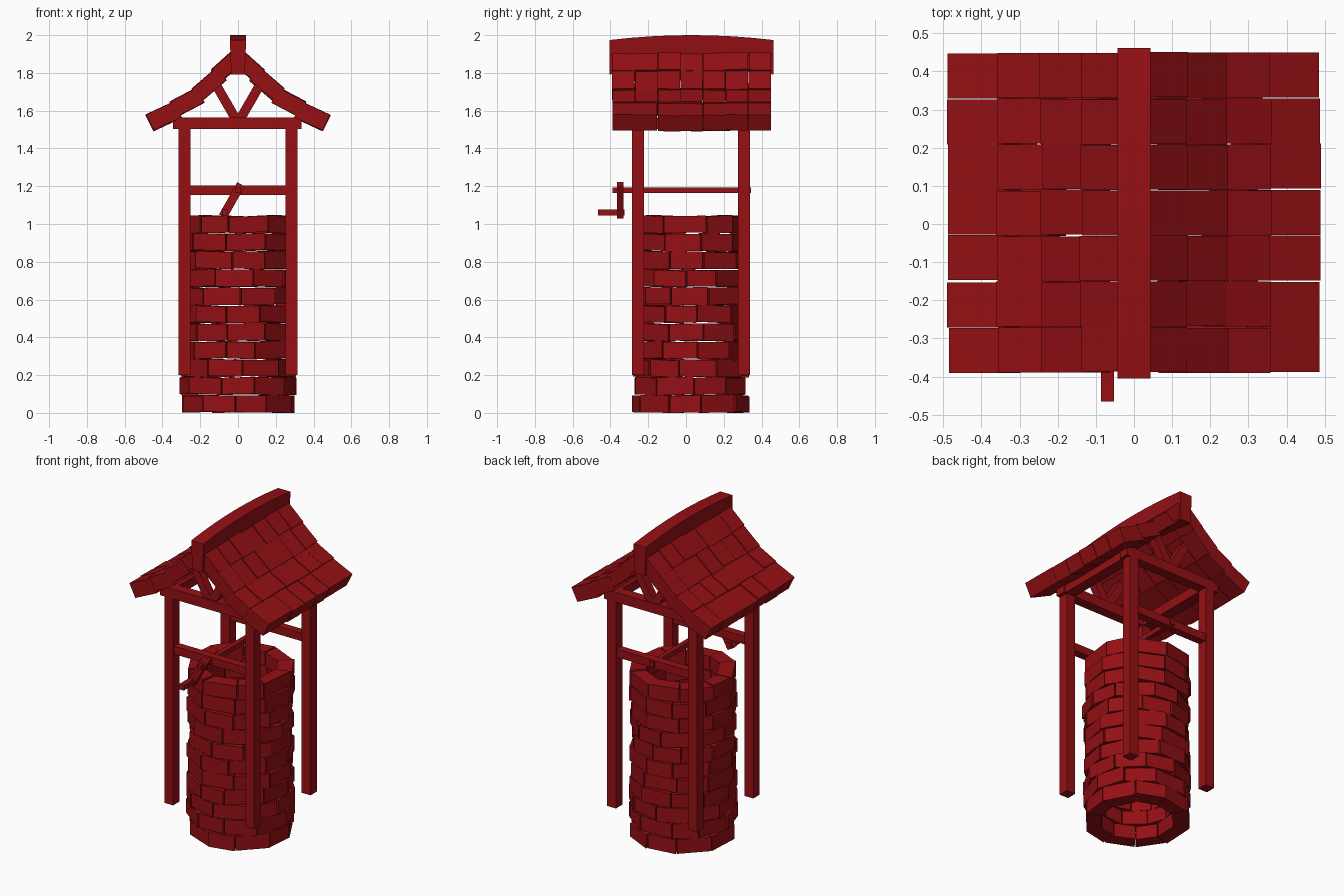
import bpy, bmesh, math, random
from mathutils import Vector, Matrix

if "Cube" in bpy.data.objects:
    bpy.data.objects.remove(bpy.data.objects["Cube"])

random.seed(4)
CY = 0.027  # centre of the well along y
red = bpy.data.materials.new("red")
red.diffuse_color = (0.3, 0.005, 0.007, 1)
red.use_nodes = True
red.node_tree.nodes["Principled BSDF"].inputs["Base Color"].default_value = red.diffuse_color


def finish(name, bm):
    bmesh.ops.recalc_face_normals(bm, faces=bm.faces)
    me = bpy.data.meshes.new(name)
    bm.to_mesh(me)
    bm.free()
    me.materials.append(red)
    ob = bpy.data.objects.new(name, me)
    bpy.context.collection.objects.link(ob)
    return ob


def hexa(bm, bottom, top):
    """Six-sided block from two matching quads."""
    b = [bm.verts.new(p) for p in bottom]
    t = [bm.verts.new(p) for p in top]
    bm.faces.new(b[::-1])
    bm.faces.new(t)
    for i in range(4):
        j = (i + 1) % 4
        bm.faces.new((b[i], b[j], t[j], t[i]))


def box(name, lo, hi):
    bm = bmesh.new()
    c = [(a + b) / 2 for a, b in zip(lo, hi)]
    s = [b - a for a, b in zip(lo, hi)]
    bmesh.ops.create_cube(bm, size=1, matrix=Matrix.Translation(c) @ Matrix.Diagonal((*s, 1)))
    return finish(name, bm)


def slanted(name, p, q, width, y0, y1):
    """Bar between two (x, z) points, running from y0 to y1 in depth."""
    bm = bmesh.new()
    d = Vector((q[0] - p[0], q[1] - p[1])).normalized() * width / 2
    quad = [(p[0] - d.y, p[1] + d.x), (p[0] + d.y, p[1] - d.x),
            (q[0] + d.y, q[1] - d.x), (q[0] - d.y, q[1] + d.x)]
    hexa(bm, [(x, y0, z) for x, z in quad], [(x, y1, z) for x, z in quad])
    return finish(name, bm)


# Well wall: courses of uneven wedge bricks
bm = bmesh.new()
COURSES, N, H = 11, 10, 1.045 / 11
for c in range(COURSES):
    start = (c % 2) * math.pi / N + random.uniform(-0.15, 0.15) + math.pi / N
    cuts = [start + (i + random.uniform(-0.12, 0.12)) * math.tau / N for i in range(N)]
    cuts.append(cuts[0] + math.tau)
    for a0, a1 in zip(cuts, cuts[1:]):
        a0, a1 = a0 + 0.01, a1 - 0.01
        ro = 0.308 + random.uniform(-0.006, 0.006)
        z0 = c * H + random.uniform(0, 0.006)
        z1 = (c + 1) * H - random.uniform(0, 0.006)
        tilt = random.uniform(-0.004, 0.004)
        plan = [(0.215, a0), (ro, a0), (ro, a1), (0.215, a1)]
        rings = [[(r * math.cos(a), CY + r * math.sin(a), max(0, z + s * tilt))
                  for (r, a), s in zip(plan, (1, 1, -1, -1))] for z in (z0, z1)]
        hexa(bm, *rings)
finish("brick_wall", bm)

# Posts, tie beams, rails and braces
for end, y in (("front", -0.255), ("back", 0.307)):
    for side, s in (("left", -1), ("right", 1)):
        x = s * 0.283
        box(f"{end}_{side}_post", (x - 0.031, y - 0.032, 0.2), (x + 0.031, y + 0.032, 1.53))
        slanted(f"{end}_{side}_brace", (0, 1.535), (s * 0.115, 1.735), 0.05, y - 0.024, y + 0.024)
    box(f"{end}_tie_beam", (-0.343, y - 0.032, 1.503), (0.337, y + 0.032, 1.565))
    box(f"{end}_rail", (-0.26, y - 0.025, 1.153), (0.26, y + 0.025, 1.203))
for side, s in (("left", -1), ("right", 1)):
    x = s * 0.29
    box(f"{side}_wall_plate", (x - 0.035, -0.285, 1.503), (x + 0.035, 0.337, 1.563))

# Winding axle, crank and handle
box("axle", (-0.015, -0.39, 1.163), (0.015, 0.345, 1.194))
slanted("crank_arm", (-0.08, 1.04), (0.016, 1.21), 0.046, -0.365, -0.33)
box("crank_handle", (-0.086, -0.465, 1.046), (-0.053, -0.325, 1.078))

# Flared roof: four rows of thick shingles on each side
PROFILE = [(0.487, 1.577), (0.356, 1.642), (0.24, 1.712), (0.135, 1.812), (0.04, 1.908)]
THICK = [0.092, 0.087, 0.083, 0.08]
COLS, Y0, PITCH = 7, -0.39, 0.12
for side, s in (("left", -1), ("right", 1)):
    bm = bmesh.new()
    for row in range(4):
        lo, hi = Vector(PROFILE[row]), Vector(PROFILE[row + 1])
        d = (hi - lo).normalized()
        n = Vector((d.y, -d.x))
        if n.y < 0:
            n = -n
        for col in range(COLS):
            lift = random.uniform(-0.003, 0.004)
            a = lo + n * (lift + (0.005 if row else 0)) + d * random.uniform(-0.004, 0.003)
            b = hi + n * (lift - 0.004) + d * 0.018
            sec = [a, b, b - n * THICK[row], a - n * THICK[row]]
            y = Y0 + col * PITCH
            j = random.uniform(-0.002, 0.002)
            sk = random.uniform(-0.003, 0.003)
            hexa(bm, [(s * p.x, y + 0.001 + j, p.y) for p in sec],
                 [(s * p.x, y + PITCH - 0.001 + j, p.y + sk) for p in sec])
    finish(f"{side}_shingles", bm)

# Ridge beam, gently bowed upward in the middle
bm = bmesh.new()
SEG = 8
rings = []
for i in range(SEG + 1):
    t = i / SEG
    bow = 0.026 * (1 - (2 * t - 1) ** 2)
    y = -0.405 + 0.867 * t
    rings.append([bm.verts.new((x, y, z + bow)) for x, z in
                  ((-0.036, 1.792), (0.036, 1.792), (0.043, 1.974), (-0.043, 1.974))])
for r0, r1 in zip(rings, rings[1:]):
    for i in range(4):
        j = (i + 1) % 4
        bm.faces.new((r0[i], r0[j], r1[j], r1[i]))
bm.faces.new(rings[0])
bm.faces.new(rings[-1][::-1])
finish("ridge_beam", bm)
